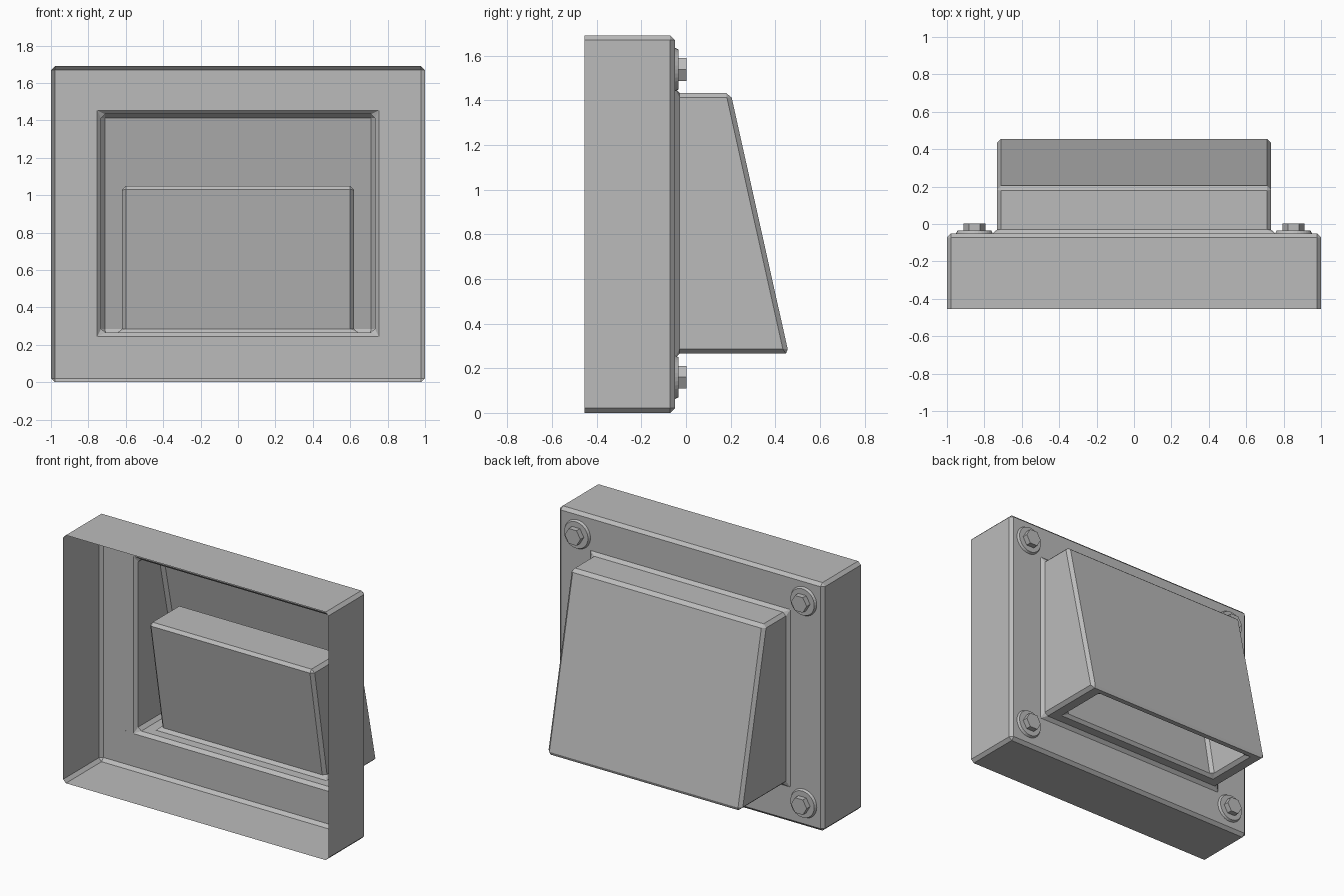
import bpy, bmesh, math
from mathutils import Matrix

cube = bpy.data.objects.get("Cube")
if cube:
    bpy.data.objects.remove(cube)

grey = bpy.data.materials.new("plain_grey")
grey.use_nodes = True
grey.diffuse_color = (0.5, 0.5, 0.5, 1)
grey.node_tree.nodes["Principled BSDF"].inputs["Base Color"].default_value = (0.5, 0.5, 0.5, 1)


def add_object(name, bm):
    bmesh.ops.recalc_face_normals(bm, faces=bm.faces)
    mesh = bpy.data.meshes.new(name)
    bm.to_mesh(mesh)
    bm.free()
    mesh.materials.append(grey)
    obj = bpy.data.objects.new(name, mesh)
    bpy.context.collection.objects.link(obj)
    return obj


def ring(bm, x, low, high):
    """Rectangle of four vertices; low and high are (y, z) pairs."""
    return [bm.verts.new((sx * x, y, z))
            for sx, (y, z) in ((-1, low), (1, low), (1, high), (-1, high))]


def bridge(bm, a, b):
    for i in range(4):
        j = (i + 1) % 4
        bm.faces.new((a[i], a[j], b[j], b[i]))


# Thin shell: open box frame, back plate, sloped hood and slanted pocket
PLATE, HOOD_LOW, HOOD_TOP = -0.05, 0.265, 1.433
bm = bmesh.new()
open_edge = ring(bm, 1, (-0.455, 0), (-0.455, 1.69))
plate_edge = ring(bm, 1, (PLATE, 0), (PLATE, 1.69))
hood_base = ring(bm, 0.732, (PLATE, HOOD_LOW), (PLATE, HOOD_TOP))
hood_face = ring(bm, 0.732, (0.46, HOOD_LOW), (0.2, HOOD_TOP))
bridge(bm, open_edge, plate_edge)
bridge(bm, plate_edge, hood_base)
for i in (1, 2, 3):
    j = (i + 1) % 4
    bm.faces.new((hood_base[i], hood_base[j], hood_face[j], hood_face[i]))
bm.faces.new(hood_face)

# Underside rim around the outlet, and the pocket rising inside the hood
hood_bottom = [hood_base[0], hood_base[1], hood_face[1], hood_face[0]]
outlet = ring(bm, 0.62, (0.055, HOOD_LOW), (0.40, HOOD_LOW))
pocket_top = ring(bm, 0.62, (-0.085, 1.05), (0.245, 1.05))
bridge(bm, hood_bottom, outlet)
bridge(bm, outlet, pocket_top)
bm.faces.new(pocket_top)

shell = add_object("vent_shell", bm)
bevel = shell.modifiers.new("chamfer", 'BEVEL')
bevel.width = 0.021
bevel.segments = 1
bevel.limit_method = 'ANGLE'
bevel.angle_limit = math.radians(30)


def disc(bm, sides, r_base, r_top, y0, y1):
    """Capped cylinder or cone frustum along y."""
    matrix = Matrix.Translation((0, (y0 + y1) / 2, 0)) @ Matrix.Rotation(-math.pi / 2, 4, 'X')
    if sides == 6:
        matrix = matrix @ Matrix.Rotation(math.pi / 2, 4, 'Z')
    bmesh.ops.create_cone(bm, cap_ends=True, segments=sides, radius1=r_base,
                          radius2=r_top, depth=y1 - y0, matrix=matrix)


# Corner bolts: washer and hexagonal head
for side, sx in (("left", 1), ("right", -1)):
    for level, z in (("lower", 0.16), ("upper", 1.538)):
        for part, args in (("washer", (32, 0.098, 0.09, PLATE - 0.0005, -0.034)),
                           ("bolt_head", (6, 0.059, 0.059, -0.036, 0.003))):
            bm = bmesh.new()
            disc(bm, *args)
            obj = add_object(f"{level}_{side}_{part}", bm)
            obj.location = (sx * 0.853, 0, z)
